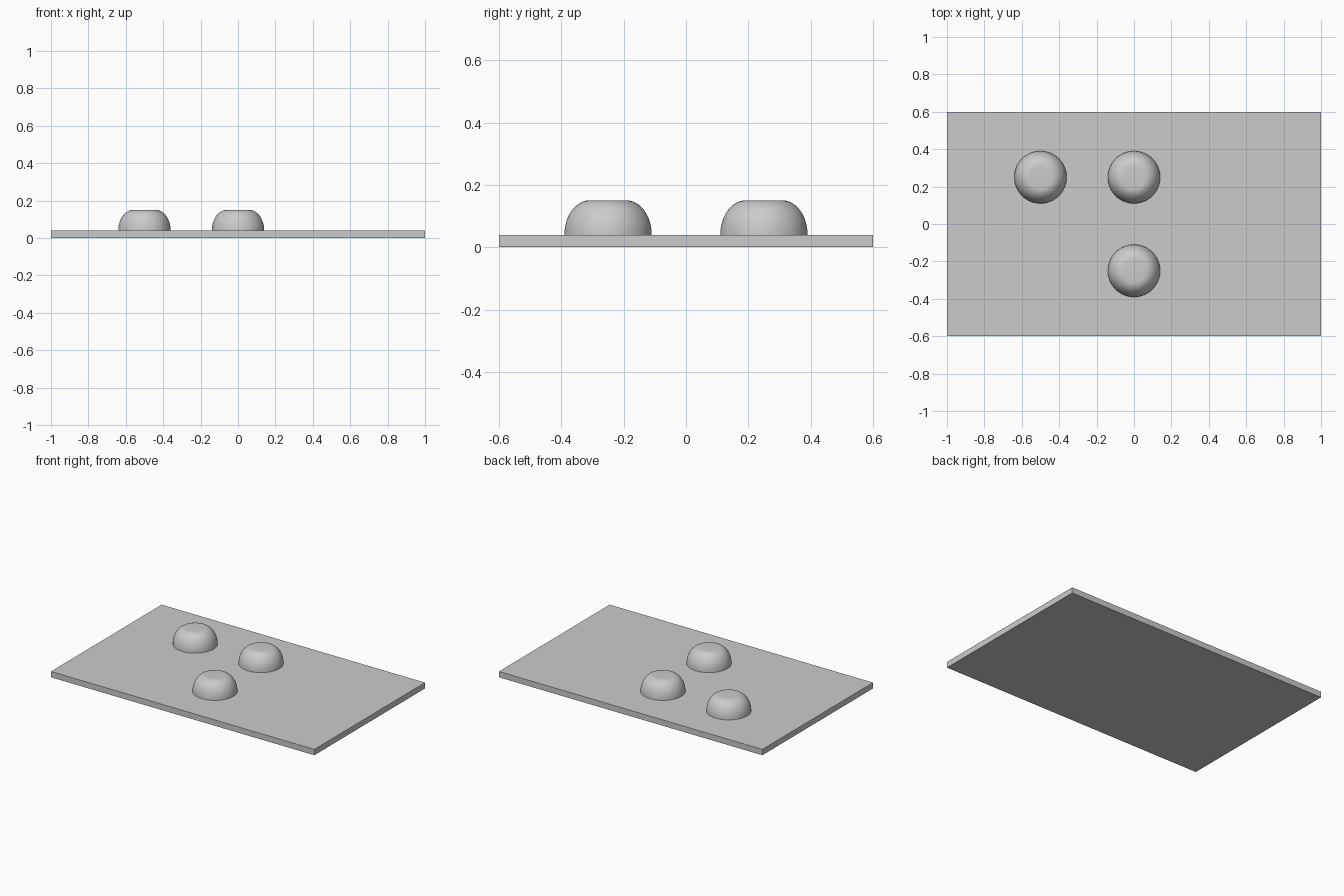
import bpy
import bmesh
import math

cube = bpy.data.objects.get("Cube")
if cube:
    bpy.data.objects.remove(cube, do_unlink=True)

LENGTH, WIDTH, THICK = 2.0, 1.2, 0.04
DOT_RADIUS, FLAT_RADIUS, DOT_HEIGHT = 0.14, 0.06, 0.11
SIDES, STEPS = 64, 12

grey = bpy.data.materials.new("plain_grey")
grey.use_nodes = True
colour = (0.6, 0.6, 0.6, 1)
grey.diffuse_color = colour
grey.node_tree.nodes["Principled BSDF"].inputs["Base Color"].default_value = colour


def add_object(name, bm, location):
    bmesh.ops.recalc_face_normals(bm, faces=bm.faces)
    mesh = bpy.data.meshes.new(name)
    bm.to_mesh(mesh)
    bm.free()
    mesh.materials.append(grey)
    obj = bpy.data.objects.new(name, mesh)
    obj.location = location
    bpy.context.collection.objects.link(obj)
    return obj


# Flat base plate
bm = bmesh.new()
bmesh.ops.create_cube(bm, size=1)
bmesh.ops.scale(bm, vec=(LENGTH, WIDTH, THICK), verts=bm.verts)
add_object("base_plate", bm, (0, 0, THICK / 2))


# Raised dot: rings following a rounded shoulder up to a flat top
def add_dot(name, x, y):
    bm = bmesh.new()
    rings = []
    for step in range(STEPS + 1):
        a = math.pi / 2 * step / STEPS
        r = FLAT_RADIUS + (DOT_RADIUS - FLAT_RADIUS) * math.cos(a)
        z = DOT_HEIGHT * math.sin(a)
        rings.append([bm.verts.new((r * math.cos(t), r * math.sin(t), z))
                      for t in (math.tau * i / SIDES for i in range(SIDES))])
    for low, high in zip(rings, rings[1:]):
        for i in range(SIDES):
            j = (i + 1) % SIDES
            bm.faces.new((low[i], low[j], high[j], high[i]))
    bm.faces.new(rings[-1])
    bm.faces.new(rings[0][::-1])
    dot = add_object(name, bm, (x, y, THICK))
    bpy.ops.object.select_all(action="DESELECT")
    dot.select_set(True)
    bpy.context.view_layer.objects.active = dot
    bpy.ops.object.shade_smooth_by_angle(angle=math.radians(30))


# Three dots in an L arrangement
add_dot("back_right_dot", -0.5, 0.25)
add_dot("back_middle_dot", 0, 0.25)
add_dot("front_middle_dot", 0, -0.25)
